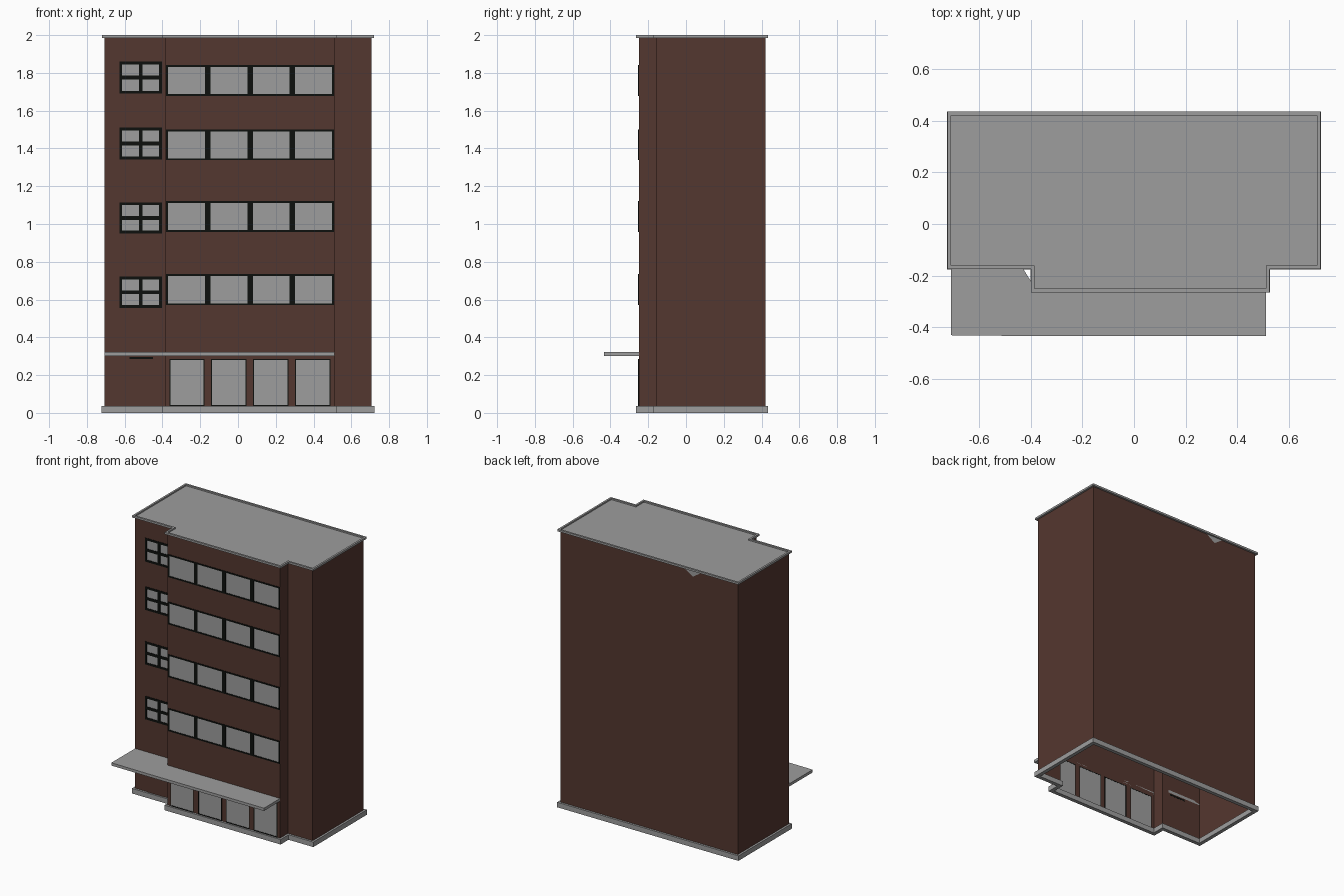
import bpy, bmesh
from mathutils import Vector

if "Cube" in bpy.data.objects:
    bpy.data.objects.remove(bpy.data.objects["Cube"])


def material(name, rgb):
    m = bpy.data.materials.new(name)
    m.diffuse_color = (*rgb, 1)
    m.use_nodes = True
    m.node_tree.nodes["Principled BSDF"].inputs["Base Color"].default_value = m.diffuse_color
    return m


BROWN = material("brown_brick", (0.088, 0.038, 0.029))
GREY = material("grey", (0.34, 0.34, 0.34))
BLACK = material("black_frame", (0.004, 0.005, 0.004))

# Building outline, counter-clockwise, with the front bay stepping forward
PLAN = [(-.707, -.16), (-.385, -.16), (-.385, -.25), (.51, -.25),
        (.51, -.16), (.707, -.16), (.707, .42), (-.707, .42)]
SIDE_Y, BAY_Y = -.16, -.25


def finish(name, bm, *mats):
    bmesh.ops.remove_doubles(bm, verts=bm.verts, dist=1e-5)
    me = bpy.data.meshes.new(name)
    bm.to_mesh(me)
    bm.free()
    for m in mats:
        me.materials.append(m)
    ob = bpy.data.objects.new(name, me)
    bpy.context.collection.objects.link(ob)
    return ob


def face(bm, pts, mat=0):
    f = bm.faces.new([bm.verts.new(p) for p in pts])
    f.material_index = mat


def offset(plan, d):
    out = []
    for i, p in enumerate(plan):
        p, a, b = Vector(p), Vector(plan[i - 1]), Vector(plan[(i + 1) % len(plan)])
        e1, e2 = (p - a).normalized(), (b - p).normalized()
        out.append(p + d * Vector((e1.y + e2.y, -e1.x - e2.x)))
    return out


def ring(name, d_in, d_out, z0, z1, mat):
    """Closed band that follows the building outline."""
    bm = bmesh.new()
    inner, outer = offset(PLAN, d_in), offset(PLAN, d_out)
    n = len(PLAN)
    for i in range(n):
        j = (i + 1) % n
        section = [(outer, z0), (outer, z1), (inner, z1), (inner, z0)]
        for k in range(4):
            (la, za), (lb, zb) = section[k], section[(k + 1) % 4]
            face(bm, [(*la[i], za), (*la[j], za), (*lb[j], zb), (*lb[i], zb)])
    bmesh.ops.recalc_face_normals(bm, faces=bm.faces)
    return finish(name, bm, mat)


def slab(name, pts, z0, z1, mat):
    bm = bmesh.new()
    face(bm, [(x, y, z0) for x, y in pts])
    r = bmesh.ops.extrude_face_region(bm, geom=bm.faces[:])
    vs = [g for g in r["geom"] if isinstance(g, bmesh.types.BMVert)]
    bmesh.ops.translate(bm, verts=vs, vec=(0, 0, z1 - z0))
    bmesh.ops.recalc_face_normals(bm, faces=bm.faces)
    return finish(name, bm, mat)


def glazed_wall(bm, x0, x1, y, z1, panes):
    """Wall split into cells; the cells inside a pane take the glass colour."""
    xs = sorted({x0, x1, *[v for p in panes for v in p[:2]]})
    zs = sorted({0, z1, *[v for p in panes for v in p[2:]]})
    for a, b in zip(xs, xs[1:]):
        for c, d in zip(zs, zs[1:]):
            mx, mz = (a + b) / 2, (c + d) / 2
            glass = any(p[0] < mx < p[1] and p[2] < mz < p[3] for p in panes)
            face(bm, [(a, y, c), (b, y, c), (b, y, d), (a, y, d)], int(glass))


def bars(name, y, rects, mat, depth=.004):
    """Thin rectangular bars standing just proud of the wall."""
    bm = bmesh.new()
    for a, b, c, d in rects:
        r = bmesh.ops.create_cube(bm, size=1)
        bmesh.ops.scale(bm, verts=r["verts"], vec=(b - a, depth, d - c))
        bmesh.ops.translate(bm, verts=r["verts"],
                            vec=((a + b) / 2, y - depth / 2 + .001, (c + d) / 2))
    me_ob = bpy.data.meshes.new(name)
    bm.to_mesh(me_ob)
    bm.free()
    me_ob.materials.append(mat)
    bpy.context.collection.objects.link(bpy.data.objects.new(name, me_ob))


def frame(x0, x1, z0, z1, t, posts=(), post_w=0, rail=0):
    """Border bars, upright posts and an optional middle rail."""
    out = [(x0, x1, z0, z0 + t), (x0, x1, z1 - t, z1),
           (x0, x0 + t, z0 + t, z1 - t), (x1 - t, x1, z0 + t, z1 - t)]
    out += [(p - post_w / 2, p + post_w / 2, z0 + t, z1 - t) for p in posts]
    if rail:
        m = (z0 + z1) / 2
        out.append((x0 + t, x1 - t, m - rail / 2, m + rail / 2))
    return out


# Window positions
BAY_ROWS = [(.57, .735), (.958, 1.122), (1.338, 1.5), (1.678, 1.842)]
SIDE_ROWS = [(.555, .722), (.95, 1.115), (1.342, 1.51), (1.69, 1.86)]
SHOP = [(-.362, -.178), (-.142, .046), (.08, .268), (.302, .49)]
bay = [(-.38, .508, a, b) for a, b in BAY_ROWS]
side = [(-.628, -.402, a, b) for a, b in SIDE_ROWS]
shop = [(a, b, .036, .284) for a, b in SHOP]

# Hollow walls: glazed front parts, plain quads elsewhere, open underneath
TOP = 1.99
bm = bmesh.new()
glazed_wall(bm, -.707, -.385, SIDE_Y, TOP, side)
glazed_wall(bm, -.385, .51, BAY_Y, TOP, bay + shop)
for i, p in enumerate(PLAN):
    q = PLAN[(i + 1) % len(PLAN)]
    if i not in (0, 2):
        face(bm, [(*p, 0), (*q, 0), (*q, TOP), (*p, TOP)])
finish("walls", bm, BROWN, GREY)

# Window frames
bars("bay_window_frames", BAY_Y,
     [r for w in bay for r in frame(*w, .01, (-.16, .065, .288), .029)], BLACK)
bars("side_window_frames", SIDE_Y,
     [r for w in side for r in frame(*w, .015, (-.515,), .02, .02)], BLACK)
bars("shop_window_frames", BAY_Y,
     [r for w in shop for r in frame(*w, .005)], BLACK)

# Entrance door with a dark strip above it
bars("door", SIDE_Y, [(-.605, -.465, .036, .27)], BROWN)
bars("door_strip", SIDE_Y, [(-.575, -.45, .284, .296)], BLACK, .008)

# Roof, parapet rim and plinth
bm = bmesh.new()
face(bm, [(x, y, TOP) for x, y in PLAN])
finish("roof", bm, GREY)
ring("roof_rim", 0, .014, 1.986, 2.0, GREY)
ring("plinth", -.012, .015, 0, .036, GREY)

# Small grey wedge under the rim at the back
bm = bmesh.new()
face(bm, [(-.42, .422, 1.988), (-.35, .422, 1.94), (-.28, .422, 1.988)])
finish("back_wedge", bm, GREY)

# Canopy over the entrance with its small cut corner by the bay
slab("canopy", [(-.707, -.16), (-.437, -.16), (-.388, -.238), (-.388, -.25),
                (.51, -.25), (.51, -.433), (-.41, -.433), (-.707, -.43)],
     .302, .322, GREY)
